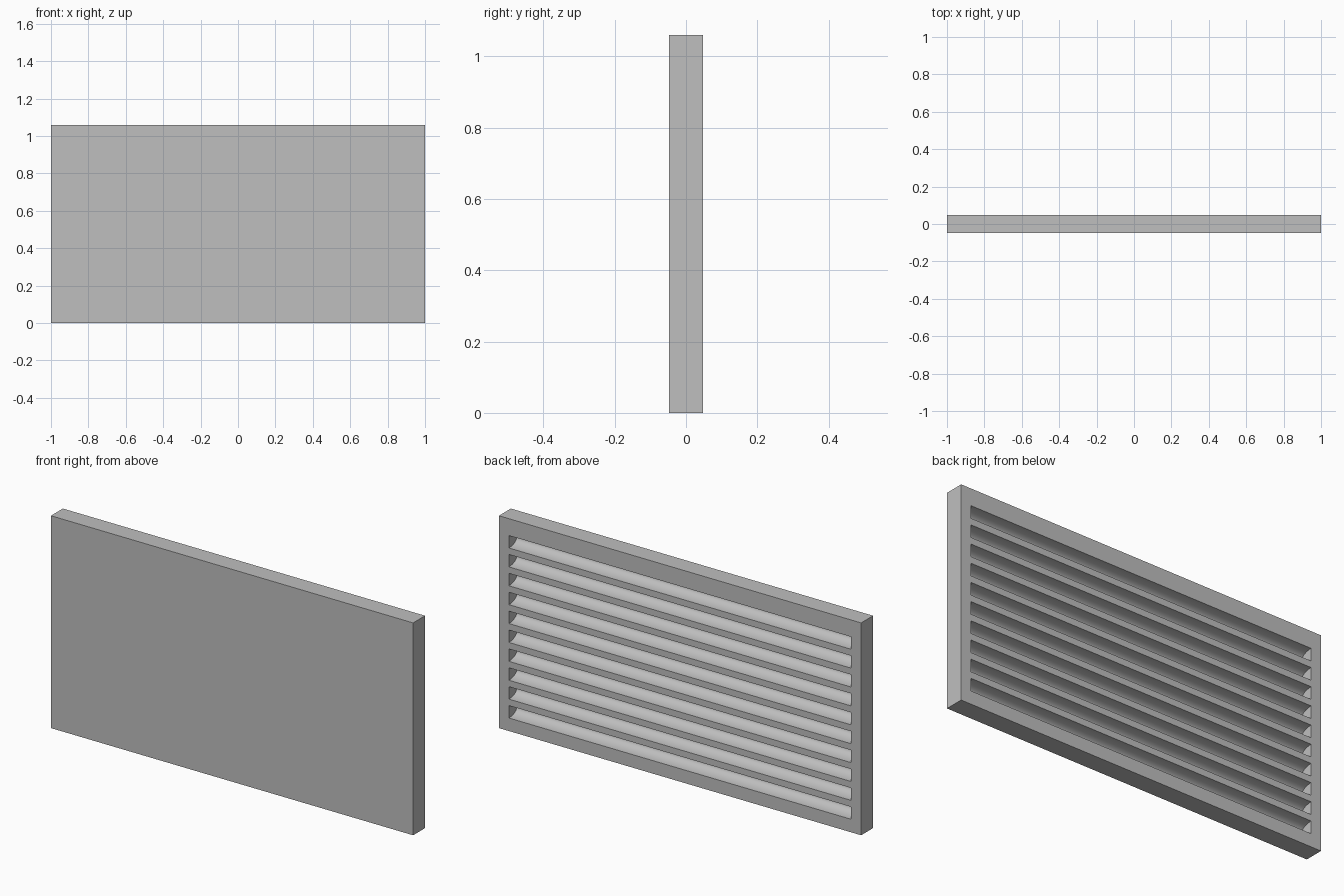
import bpy
import math

if "Cube" in bpy.data.objects:
    bpy.data.objects.remove(bpy.data.objects["Cube"], do_unlink=True)

WIDTH, DEPTH, HEIGHT = 2.0, 0.094, 1.06
SLOT_LENGTH, SLOT_HEIGHT, SLOT_DEPTH = 1.89, 0.062, 0.062
SLOT_COUNT, FIRST_SLOT, PITCH = 10, 0.096, 0.0943

grey = bpy.data.materials.new("plain grey")
grey.use_nodes = True
grey.diffuse_color = (0.52, 0.52, 0.52, 1)
grey.node_tree.nodes["Principled BSDF"].inputs["Base Color"].default_value = grey.diffuse_color


def apply_scale(obj):
    bpy.ops.object.transform_apply(location=False, rotation=True, scale=True)
    obj.data.materials.append(grey)


# Solid panel
bpy.ops.mesh.primitive_cube_add(size=1, location=(0, 0, HEIGHT / 2))
panel = bpy.context.object
panel.name = "slotted_panel"
panel.scale = (WIDTH, DEPTH, HEIGHT)
apply_scale(panel)

# Row of rounded grooves, sunk into the back face
bpy.ops.mesh.primitive_cylinder_add(vertices=48, radius=1, depth=SLOT_LENGTH,
                                    location=(0, DEPTH / 2, FIRST_SLOT),
                                    rotation=(0, math.pi / 2, 0))
cutter = bpy.context.object
cutter.name = "groove_cutter"
cutter.scale = (SLOT_HEIGHT / 2, SLOT_DEPTH, 1)
apply_scale(cutter)
row = cutter.modifiers.new("groove row", "ARRAY")
row.count = SLOT_COUNT
row.use_relative_offset = False
row.use_constant_offset = True
row.constant_offset_displace = (0, 0, PITCH)
cutter.hide_render = True

# Cut the grooves, then smooth their curved walls
cut = panel.modifiers.new("grooves", "BOOLEAN")
cut.operation = "DIFFERENCE"
cut.solver = "EXACT"
cut.object = cutter
bpy.ops.object.select_all(action="DESELECT")
bpy.context.view_layer.objects.active = panel
panel.select_set(True)
bpy.ops.object.modifier_apply(modifier=cut.name)
bpy.ops.object.shade_smooth_by_angle(angle=math.radians(30))
bpy.data.objects.remove(cutter, do_unlink=True)
